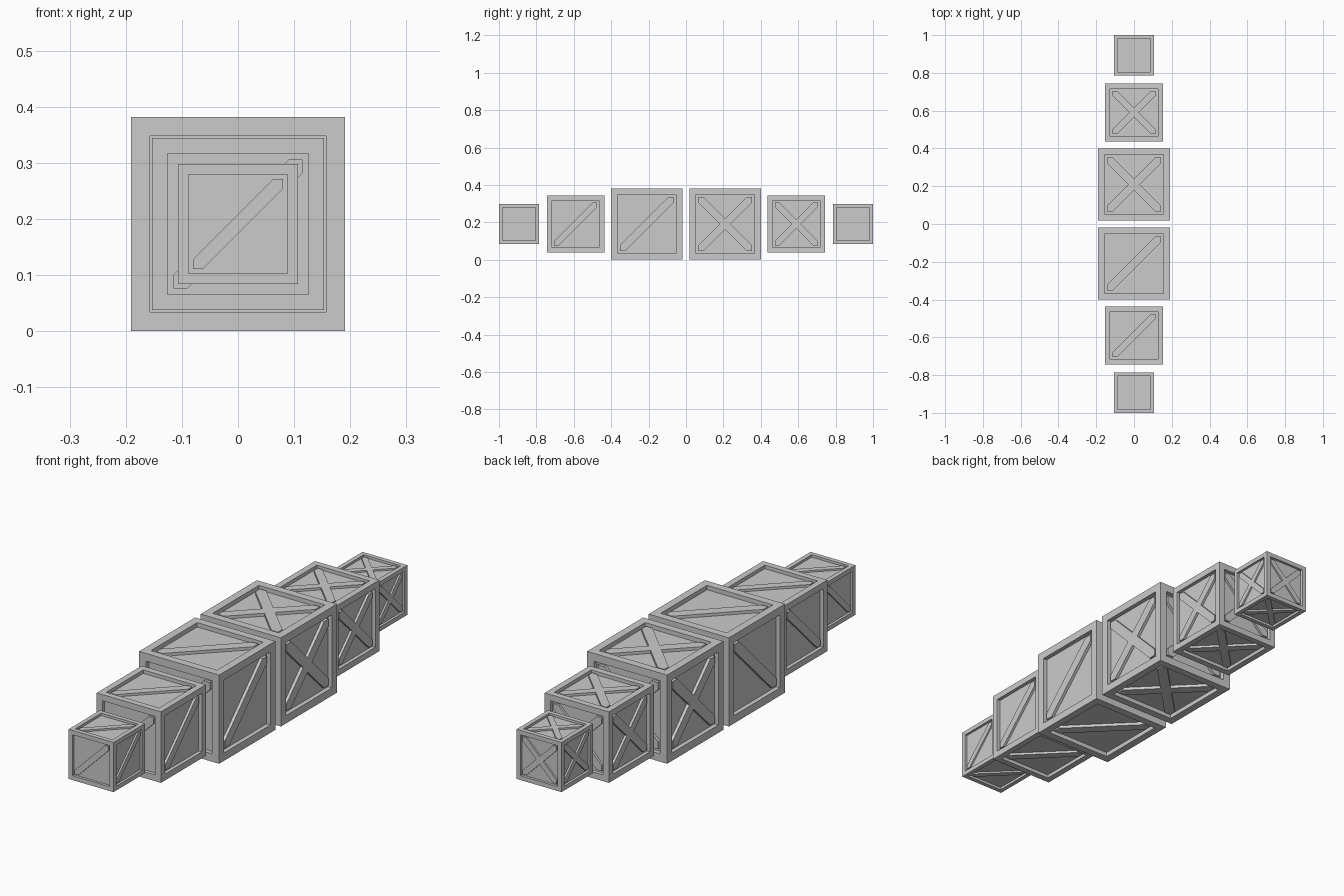
import bpy, bmesh
from mathutils import Vector

old = bpy.data.objects.get("Cube")
if old:
    bpy.data.objects.remove(old, do_unlink=True)

grey = bpy.data.materials.new("light_grey")
grey.use_nodes = True
colour = (0.6, 0.6, 0.6, 1)
grey.diffuse_color = colour
grey.node_tree.nodes["Principled BSDF"].inputs["Base Color"].default_value = colour

# Crate proportions, relative to half its size
INNER, BRACE, DEPTH, BRACE_DROP = 0.75, 0.16, 0.1, 0.033
CENTRE_Z = 0.191

X, Y, Z = Vector((1, 0, 0)), Vector((0, 1, 0)), Vector((0, 0, 1))
# Outward normal and the two axes whose diagonal the brace follows
SIDES = [(X, Y, Z), (-X, Y, Z), (Y, X, Z), (-Y, X, Z), (Z, X, Y), (-Z, X, -Y)]


def brace_outline(crossed):
    """One diagonal board, or two joined into a cross."""
    a, o = INNER, BRACE
    arm = [(a, a - o), (a, a), (a - o, a)]
    if not crossed:
        return arm + [(-u, -v) for u, v in arm]
    arm.append((0, o))
    points = []
    for _ in range(4):
        points += arm
        arm = [(-v, u) for u, v in arm]
    return points


def make_crate(name, half, y, crossed):
    bm = bmesh.new()
    # Body with a sunken panel on every side
    bmesh.ops.create_cube(bm, size=2)
    panels = bm.faces[:]
    bmesh.ops.inset_individual(bm, faces=panels, thickness=1 - INNER)
    bmesh.ops.inset_individual(bm, faces=panels, thickness=0, depth=-DEPTH)
    # Braces lying on the panels, slightly lower than the frame
    for n, u, v in SIDES:
        base = [bm.verts.new(n * (1 - DEPTH) + u * p + v * q)
                for p, q in brace_outline(crossed)]
        face = bm.faces.new(base)
        out = bmesh.ops.extrude_face_region(bm, geom=[face], use_keep_orig=True)
        raised = [e for e in out["geom"] if isinstance(e, bmesh.types.BMVert)]
        bmesh.ops.translate(bm, verts=raised, vec=n * (DEPTH - BRACE_DROP))
    bmesh.ops.recalc_face_normals(bm, faces=bm.faces[:])
    bmesh.ops.scale(bm, verts=bm.verts[:], vec=(half, half, half))
    mesh = bpy.data.meshes.new(name)
    bm.to_mesh(mesh)
    bm.free()
    mesh.materials.append(grey)
    crate = bpy.data.objects.new(name, mesh)
    crate.location = (0, y, CENTRE_Z)
    bpy.context.collection.objects.link(crate)


# Three sizes, single braces at the front and crossed braces at the back
for size, half, y in [("large", 0.191, 0.21), ("medium", 0.153, 0.59), ("small", 0.107, 0.893)]:
    make_crate(size + "_single_brace_crate", half, -y, False)
    make_crate(size + "_cross_brace_crate", half, y, True)
